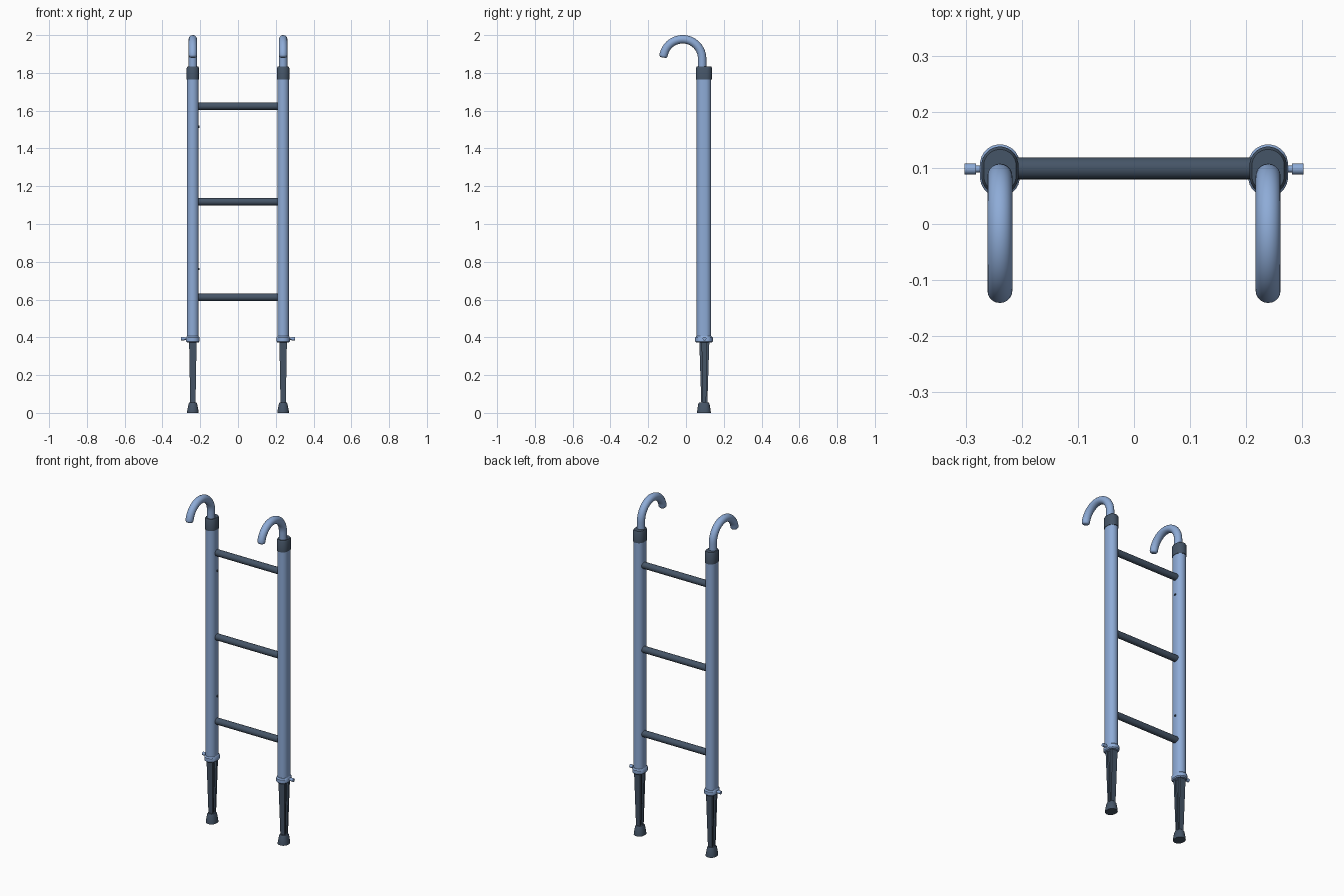
import bpy, bmesh, math
from mathutils import Vector, Matrix

if "Cube" in bpy.data.objects:
    bpy.data.objects.remove(bpy.data.objects["Cube"])

RAIL_X, RAIL_Y = 0.239, 0.095


def colour(name, rgb):
    m = bpy.data.materials.new(name)
    m.diffuse_color = (*rgb, 1)
    m.use_nodes = True
    m.node_tree.nodes["Principled BSDF"].inputs["Base Color"].default_value = m.diffuse_color
    return m


BLUE = colour("light_blue", (0.27, 0.41, 0.68))
SLATE = colour("dark_slate", (0.06, 0.09, 0.135))


def finish(name, bm, mat, angle=35):
    bmesh.ops.recalc_face_normals(bm, faces=bm.faces)
    me = bpy.data.meshes.new(name)
    bm.to_mesh(me)
    bm.free()
    ob = bpy.data.objects.new(name, me)
    bpy.context.collection.objects.link(ob)
    me.materials.append(mat)
    bpy.ops.object.select_all(action='DESELECT')
    ob.select_set(True)
    bpy.context.view_layer.objects.active = ob
    bpy.ops.object.shade_smooth_by_angle(angle=math.radians(angle))
    return ob


def loft(name, rings, mat, angle=35):
    """Skin a list of closed rings and cap both ends."""
    bm = bmesh.new()
    loops = [[bm.verts.new(p) for p in ring] for ring in rings]
    n = len(loops[0])
    for a, b in zip(loops, loops[1:]):
        for i in range(n):
            j = (i + 1) % n
            bm.faces.new((a[i], a[j], b[j], b[i]))
    bm.faces.new(loops[0])
    bm.faces.new(loops[-1])
    return finish(name, bm, mat, angle)


def oval(x, z, w, d, n=24):
    """Stadium-shaped ring, rounded at front and back."""
    r, ring = w / 2, []
    for i in range(n):
        a = 2 * math.pi * (i + 0.5) / n
        shift = math.copysign(d / 2 - r, math.sin(a))
        ring.append((x + r * math.cos(a), RAIL_Y + shift + r * math.sin(a), z))
    return ring


def oval_stack(name, x, levels, mat):
    return loft(name, [oval(x, z, w, d) for z, w, d in levels], mat)


def rod(name, x0, x1, y, z, r, mat, n=20):
    rings = [[(x, y + r * math.cos(2 * math.pi * i / n), z + r * math.sin(2 * math.pi * i / n))
              for i in range(n)] for x in (x0, x1)]
    return loft(name, rings, mat)


def ribbed_ring(x, z, w, d):
    """I-shaped ring with a groove down each outer side."""
    a, b, f, t = w / 2, d / 2, d * 0.22, w * 0.2
    half = [(a, -b), (a, -f), (t, -f), (t, f), (a, f), (a, b)]
    pts = half + [(-px, -py) for px, py in half]
    return [(x + px, RAIL_Y + 0.002 + py, z) for px, py in pts]


def hook(name, x, r=0.0222, n=20):
    """Cane-shaped tube bending forward, with a rounded tip."""
    cy, cz, R = -0.0175, 1.875, 0.103
    path = [(Vector((x, cy + R, 1.80)), Vector((0, 0, 1)), r)]
    end = math.radians(170)
    for i in range(25):
        a = end * i / 24
        path.append((Vector((x, cy + R * math.cos(a), cz + R * math.sin(a))),
                     Vector((0, -math.sin(a), math.cos(a))), r))
    p, t, _ = path[-1]
    for k in (30, 55, 75):
        q = math.radians(k)
        path.append((p + t * 0.012 * math.sin(q), t, r * (0.45 + 0.55 * math.cos(q))))
    rings = []
    for p, t, rad in path:
        side = Vector((1, 0, 0))
        up = t.cross(side)
        rings.append([p + rad * (side * math.cos(2 * math.pi * i / n) + up * math.sin(2 * math.pi * i / n))
                      for i in range(n)])
    return loft(name, rings, BLUE)


for s, side in ((-1, "left"), (1, "right")):
    x = s * RAIL_X
    # Upright, top cap and lower collar
    oval_stack(side + "_rail", x, [(0.385, 0.062, 0.077), (1.775, 0.062, 0.077)], BLUE)
    oval_stack(side + "_top_cap", x, [(1.765, 0.066, 0.086), (1.826, 0.066, 0.086),
                                      (1.834, 0.058, 0.076)], SLATE)
    oval_stack(side + "_collar", x, [(0.373, 0.062, 0.082), (0.379, 0.071, 0.094),
                                     (0.399, 0.071, 0.094), (0.406, 0.062, 0.082)], BLUE)
    # Tapered ribbed leg and flared foot
    loft(side + "_leg", [ribbed_ring(x, 0.05, 0.028, 0.032), ribbed_ring(x, 0.39, 0.040, 0.054)], SLATE)
    oval_stack(side + "_foot", x, [(0.0, 0.062, 0.074), (0.012, 0.060, 0.072),
                                   (0.048, 0.046, 0.060), (0.056, 0.038, 0.050)], SLATE)
    # Locking pin
    rod(side + "_pin_shaft", x + s * 0.02, s * 0.285, 0.098, 0.393, 0.006, BLUE, 12)
    rod(side + "_pin_head", s * 0.282, s * 0.302, 0.098, 0.393, 0.010, BLUE, 12)
    hook(side + "_hook", x)

# Rungs
for i, z in enumerate((0.612, 1.118, 1.624)):
    rod(f"rung_{i + 1}", -0.22, 0.22, 0.099, z, 0.0195, SLATE)

# Small buttons on the inner face of the left rail
for i, z in enumerate((0.762, 1.515)):
    rod(f"inner_button_{i + 1}", -0.215, -0.203, 0.099, z, 0.006, SLATE, 10)
